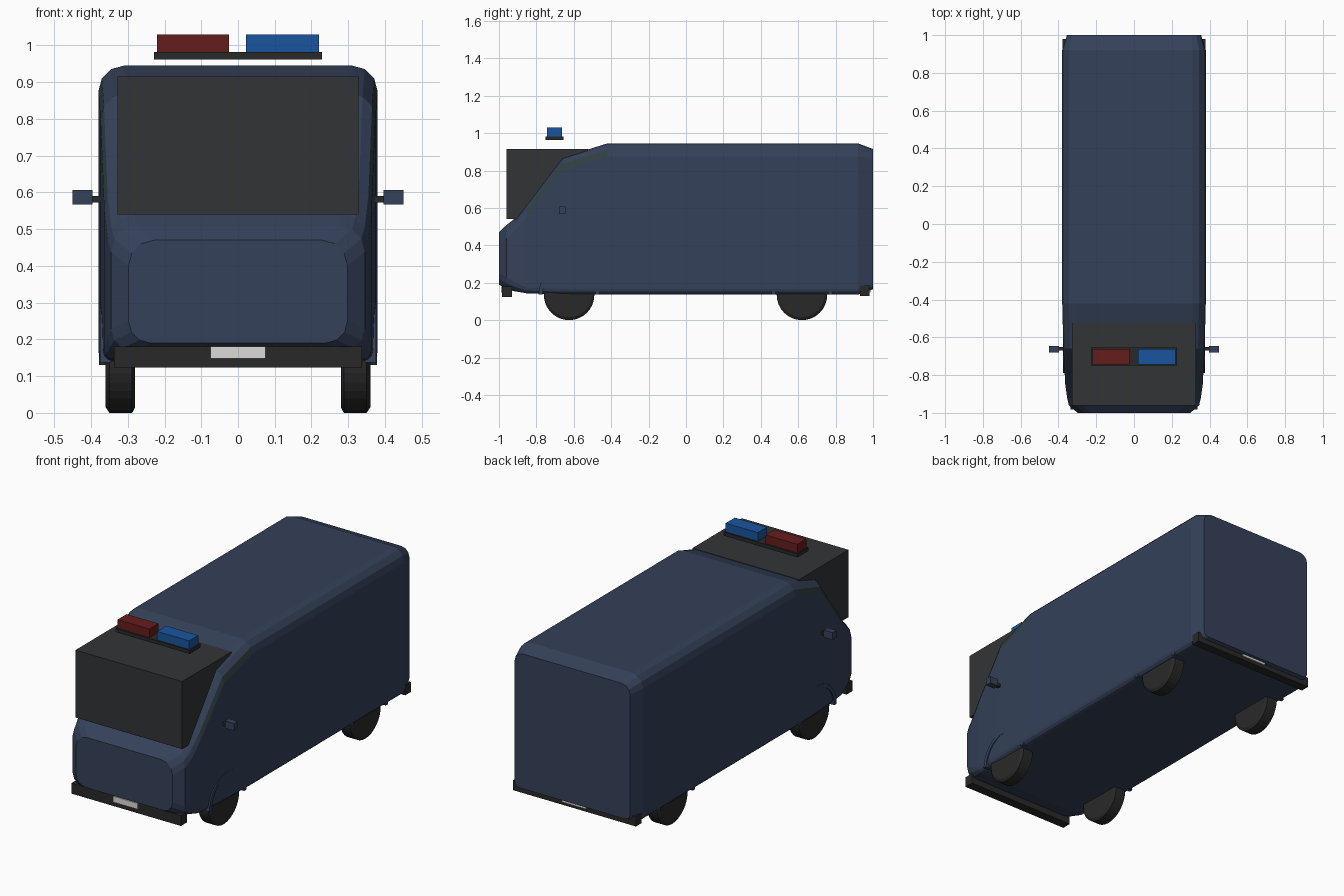
import bpy, bmesh, math

if "Cube" in bpy.data.objects:
    bpy.data.objects.remove(bpy.data.objects["Cube"])


def material(name, r, g, b):
    m = bpy.data.materials.new(name)
    m.diffuse_color = (r, g, b, 1)
    m.use_nodes = True
    m.node_tree.nodes["Principled BSDF"].inputs["Base Color"].default_value = m.diffuse_color
    return m


NAVY = material("navy_paint", 0.035, 0.052, 0.1)
GLASS = material("side_glass", 0.03, 0.05, 0.055)
DARK = material("dark_glass", 0.032, 0.034, 0.037)
RUBBER = material("rubber", 0.022, 0.022, 0.022)
RED = material("red_lamp", 0.13, 0.012, 0.012)
BLUE = material("blue_lamp", 0.01, 0.09, 0.34)
PLATE = material("plate_white", 0.72, 0.7, 0.68)


def finish(bm, name, *mats):
    bmesh.ops.recalc_face_normals(bm, faces=bm.faces)
    mesh = bpy.data.meshes.new(name)
    bm.to_mesh(mesh)
    bm.free()
    for m in mats:
        mesh.materials.append(m)
    ob = bpy.data.objects.new(name, mesh)
    bpy.context.collection.objects.link(ob)
    return ob


def box(name, x, y, z, mat):
    """Box from (min, max) ranges on each axis."""
    bm = bmesh.new()
    bmesh.ops.create_cube(bm, size=1)
    for v in bm.verts:
        v.co = [(r[0] + r[1]) / 2 + c * (r[1] - r[0]) for r, c in zip((x, y, z), v.co)]
    return finish(bm, name, mat)


def section(hw, z0, z1, rb, rt):
    """Rounded rectangle, three segments per corner, starting at upper right."""
    pts = []
    for cx, cz, r, a0 in ((hw - rt, z1 - rt, rt, 0), (rt - hw, z1 - rt, rt, 90),
                          (rb - hw, z0 + rb, rb, 180), (hw - rb, z0 + rb, rb, 270)):
        for i in range(4):
            a = math.radians(a0 + 30 * i)
            pts.append((cx + r * math.cos(a), cz + r * math.sin(a)))
    return pts


# Body shell: rounded sections lofted along y (y, half width, bottom, top, radii)
stations = [(-1.00, 0.298, 0.190, 0.470, 0.06, 0.07),
            (-0.96, 0.345, 0.168, 0.508, 0.06, 0.07),
            (-0.92, 0.354, 0.155, 0.540, 0.05, 0.07),
            (-0.85, 0.364, 0.143, 0.623, 0.03, 0.07),
            (-0.66, 0.374, 0.137, 0.870, 0.03, 0.07),
            (-0.42, 0.380, 0.137, 0.945, 0.03, 0.07),
            (0.92, 0.380, 0.137, 0.945, 0.03, 0.07),
            (1.00, 0.355, 0.165, 0.915, 0.03, 0.05)]
bm = bmesh.new()
rings = [[bm.verts.new((x, s[0], z)) for x, z in section(*s[1:])] for s in stations]
for k, (a, b) in enumerate(zip(rings, rings[1:])):
    for i in range(16):
        j = (i + 1) % 16
        f = bm.faces.new((a[i], a[j], b[j], b[i]))
        # narrow side glass strips beside the windscreen
        if k in (3, 4) and i in (0, 6):
            f.material_index = 1
bm.faces.new(rings[0])
bm.faces.new(rings[-1])
finish(bm, "van_body", NAVY, GLASS)

# Windscreen block
box("windscreen", (-0.328, 0.328), (-0.96, -0.525), (0.54, 0.915), DARK)

# Bumpers and plates
box("front_bumper", (-0.337, 0.337), (-0.983, -0.93), (0.123, 0.181), RUBBER)
box("rear_bumper", (-0.378, 0.378), (0.93, 0.98), (0.13, 0.185), RUBBER)
box("front_plate", (-0.075, 0.075), (-0.99, -0.975), (0.148, 0.181), PLATE)
box("rear_plate", (-0.075, 0.075), (0.97, 0.987), (0.148, 0.181), PLATE)

# Roof light bar
box("light_bar_base", (-0.228, 0.228), (-0.75, -0.655), (0.962, 0.982), RUBBER)
box("red_light", (-0.221, -0.025), (-0.743, -0.663), (0.982, 1.03), RED)
box("blue_light", (0.022, 0.22), (-0.743, -0.663), (0.982, 1.03), BLUE)


def lathe(name, profile, y, z, steps, sweep, mat):
    """Sweep a closed (x, radius) profile around an x-parallel axis."""
    bm = bmesh.new()
    full = sweep == 360
    cols = []
    for i in range(steps + (not full)):
        a = math.radians(sweep * i / steps)
        cols.append([bm.verts.new((x, y + r * math.cos(a), z + r * math.sin(a)))
                     for x, r in profile])
    n = len(profile)
    for i in range(steps):
        a, b = cols[i], cols[(i + 1) % len(cols)]
        for j in range(n if not full else n - 1):
            bm.faces.new((a[j], a[(j + 1) % n], b[(j + 1) % n], b[j]))
    if full:
        bm.faces.new([c[0] for c in cols])
        bm.faces.new([c[-1] for c in cols])
    else:
        bm.faces.new(cols[0])
        bm.faces.new(cols[-1])
    return finish(bm, name, mat)


for s, side in ((-1, "left"), (1, "right")):
    for y, end in ((-0.625, "front"), (0.62, "rear")):
        # Wheels with bevelled shoulders
        lathe(f"{end}_{side}_wheel",
              [(s * x, r) for x, r in ((0.28, 0.12), (0.288, 0.135), (0.35, 0.135), (0.36, 0.12))],
              y, 0.135, 32, 360, RUBBER)
        # Half-ring wheel arches
        lathe(f"{end}_{side}_arch",
              [(s * x, r) for x, r in ((0.345, 0.142), (0.345, 0.163), (0.376, 0.163), (0.376, 0.142))],
              y, 0.137, 16, 180, NAVY)
    # Door mirrors
    xr = lambda a, b: tuple(sorted((s * a, s * b)))
    box(f"{side}_mirror_arm", xr(0.36, 0.4), (-0.67, -0.652), (0.573, 0.59), RUBBER)
    box(f"{side}_mirror", xr(0.396, 0.45), (-0.68, -0.645), (0.567, 0.607), NAVY)
